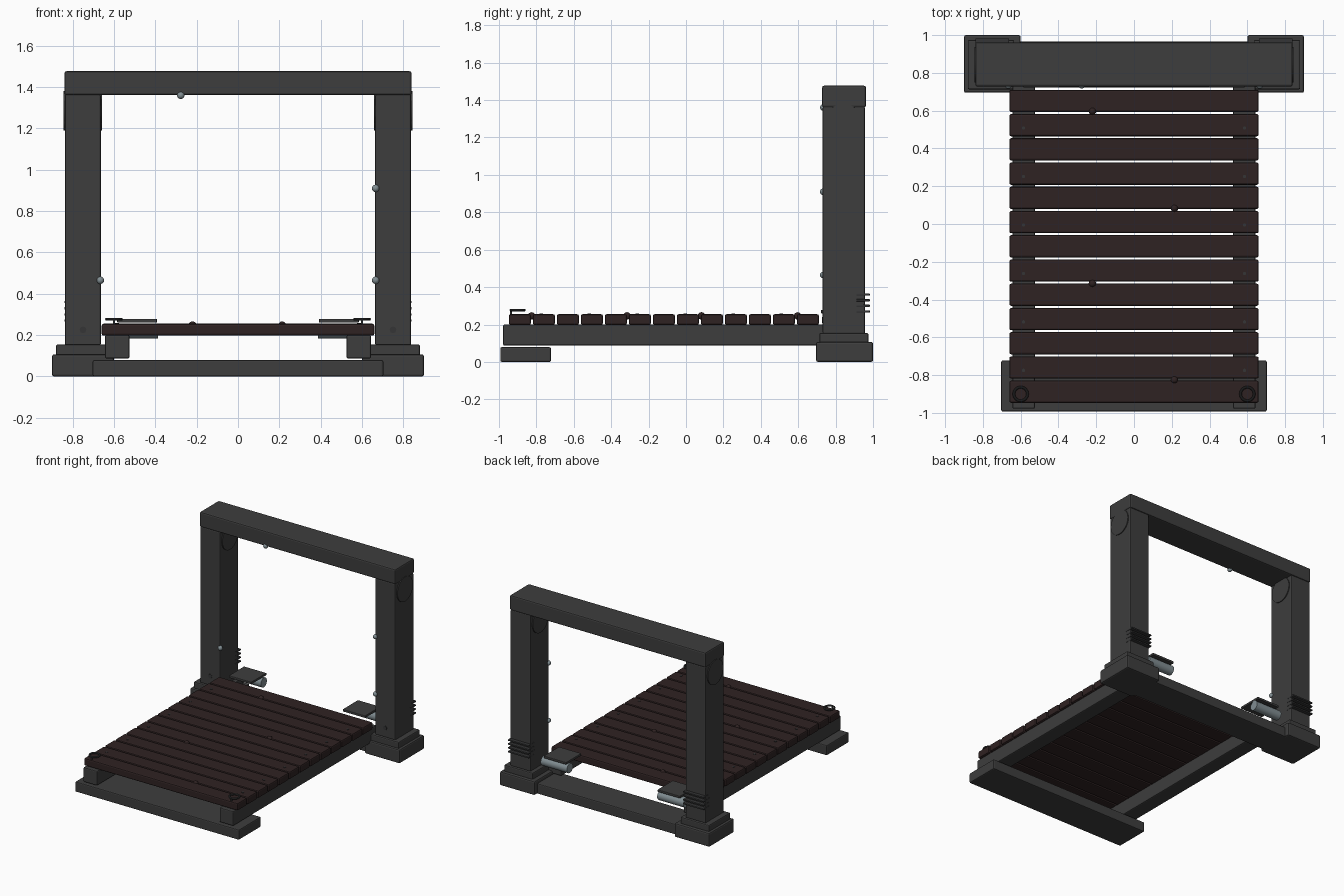
import bpy, math
from mathutils import Vector

if "Cube" in bpy.data.objects:
    bpy.data.objects.remove(bpy.data.objects["Cube"])


def material(name, rgb):
    m = bpy.data.materials.new(name)
    m.diffuse_color = (*rgb, 1)
    m.use_nodes = True
    m.node_tree.nodes["Principled BSDF"].inputs["Base Color"].default_value = m.diffuse_color
    return m


STONE = material("dark grey stone", (0.047, 0.047, 0.047))
WOOD = material("dark brown wood", (0.028, 0.016, 0.016))
IRON = material("dark iron", (0.035, 0.036, 0.037))
STEEL = material("pale steel", (0.22, 0.27, 0.29))


def finish(name, mat, bevel=0, smooth=False):
    o = bpy.context.object
    o.name = name
    o.data.materials.append(mat)
    if bevel:
        b = o.modifiers.new("bevel", 'BEVEL')
        b.width = bevel
        b.segments = 2
    if smooth:
        bpy.ops.object.shade_smooth_by_angle()
    return o


def box(name, x, y, z, mat, bevel=0.008):
    """Box from (min, max) pairs."""
    bpy.ops.mesh.primitive_cube_add(size=1)
    o = bpy.context.object
    for v in o.data.vertices:
        v.co = Vector([(a + b) / 2 + c * (b - a) for (a, b), c in zip((x, y, z), v.co)])
    return finish(name, mat, bevel)


def rod(name, centre, radius, length, axis, mat, sides=32):
    rot = {'x': (0, math.pi / 2, 0), 'y': (math.pi / 2, 0, 0), 'z': (0, 0, 0)}[axis]
    bpy.ops.mesh.primitive_cylinder_add(vertices=sides, radius=radius, depth=length,
                                        location=centre, rotation=rot)
    return finish(name, mat, 0, True)


def knob(name, centre, radius, mat):
    bpy.ops.mesh.primitive_uv_sphere_add(segments=16, ring_count=10, radius=radius, location=centre)
    return finish(name, mat, 0, True)


def span(s, a, b):
    return tuple(sorted((s * a, s * b)))


# Foundation beams and lintel
box("front_sill", (-0.703, 0.703), (-0.993, -0.722), (0, 0.079), STONE)
box("back_sill", (-0.65, 0.65), (0.722, 0.965), (0, 0.08), STONE)
box("lintel", (-0.84, 0.84), (0.728, 0.962), (1.361, 1.477), STONE, 0.01)

for s, side in ((-1, "left"), (1, "right")):
    # Gate post with stepped base
    box(side + "_post_base", span(s, 0.60, 0.90), (0.695, 1.0), (0, 0.107), STONE, 0.01)
    box(side + "_post_plinth", span(s, 0.634, 0.88), (0.713, 0.975), (0.1, 0.155), STONE)
    box(side + "_post", span(s, 0.664, 0.838), (0.731, 0.957), (0.15, 1.365), STONE)
    rod(side + "_pulley_disc", (s * 0.751, 0.843, 1.285), 0.095, 0.188, 'x', STONE, 48)
    rod(side + "_post_bolt", (s * 0.75, 0.731, 0.225), 0.016, 0.006, 'y', IRON, 16)
    # Thin ribs on the back of the post
    for i in range(4):
        z = 0.27 + 0.03 * i
        box(f"{side}_post_rib_{i}", span(s, 0.662, 0.84), (0.91, 0.983), (z - 0.006, z + 0.006), IRON, 0.003)
    # Deck stringer
    box(side + "_stringer", span(s, 0.525, 0.644), (-0.978, 0.78), (0.087, 0.2), STONE)
    # Hinge: barrel and plate
    rod(side + "_hinge_barrel", (s * 0.5, 0.87, 0.22), 0.037, 0.225, 'x', STEEL)
    box(side + "_hinge_plate", span(s, 0.392, 0.585), (0.722, 0.91), (0.26, 0.278), STONE, 0.004)
    # Lifting ring at the deck's front corner
    bpy.ops.mesh.primitive_torus_add(major_radius=0.036, minor_radius=0.007, major_segments=32,
                                     minor_segments=10, location=(s * 0.6, -0.9, 0.277))
    finish(side + "_lifting_ring", IRON, 0, True)
    rod(side + "_ring_pin", (s * 0.6, -0.936, 0.262), 0.006, 0.03, 'z', IRON, 12)

# Deck planks, nailed on every second one
for i in range(13):
    y = -0.888 + 0.1283 * i
    box(f"plank_{i}", (-0.66, 0.66), (y - 0.059, y + 0.059), (0.197, 0.255), WOOD, 0.01)
    if i % 2:
        for s in (-1, 1):
            rod(f"plank_nail_{i}", (s * 0.585, y - 0.015, 0.255), 0.009, 0.006, 'z', IRON, 12)

# Wooden pegs between planks
for x, y in ((-0.22, 0.597), (0.214, 0.083), (-0.22, -0.315), (0.214, -0.825)):
    knob("deck_peg", (x, y, 0.246), 0.02, WOOD)

# Small steel studs on the gate's inner edges
for p in ((-0.666, 0.734, 0.465), (0.666, 0.734, 0.465), (0.666, 0.734, 0.91), (-0.277, 0.735, 1.36)):
    knob("gate_stud", p, 0.018, STEEL)
